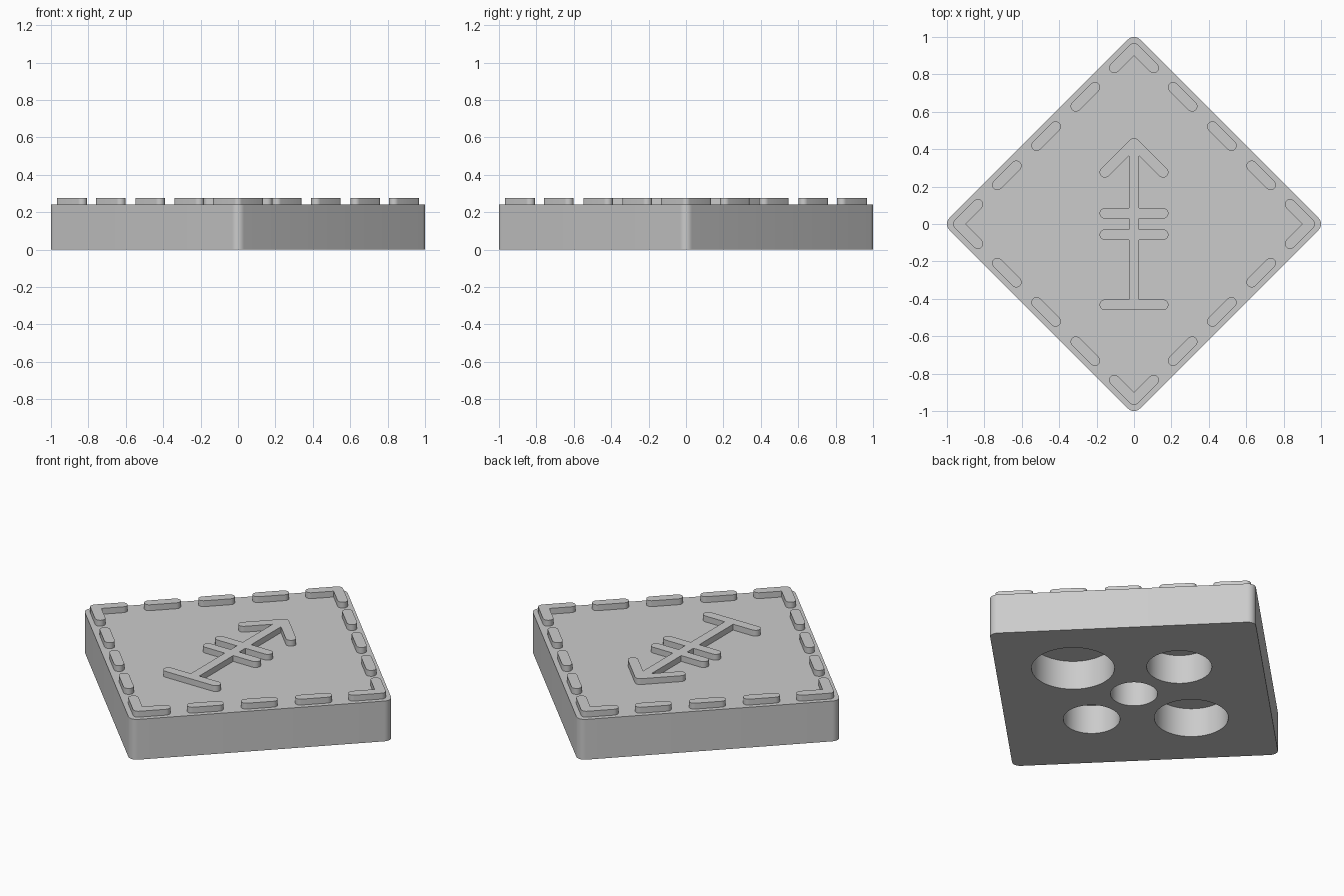
import bpy, bmesh
from math import sin, cos, pi, atan2
from mathutils import Vector

BODY_TOP, DETAIL_TOP = 0.24, 0.275
STROKE = 0.028           # half width of every raised line
POCKET_DEPTH = 0.173

cube = bpy.data.objects.get("Cube")
if cube:
    bpy.data.objects.remove(cube, do_unlink=True)

grey = bpy.data.materials.new("plain grey")
grey.use_nodes = True
grey.diffuse_color = (0.6, 0.6, 0.6, 1)
grey.node_tree.nodes["Principled BSDF"].inputs["Base Color"].default_value = (0.6, 0.6, 0.6, 1)


def arc(centre, radius, start, sweep, steps):
    return [Vector((centre[0] + radius * cos(start + sweep * i / steps),
                    centre[1] + radius * sin(start + sweep * i / steps)))
            for i in range(steps + 1)]


def prism(name, outline, bottom, top):
    """Extrude a flat outline straight up."""
    bm = bmesh.new()
    face = bm.faces.new([bm.verts.new((p.x, p.y, bottom)) for p in outline])
    ext = bmesh.ops.extrude_face_region(bm, geom=[face])
    moved = [v for v in ext["geom"] if isinstance(v, bmesh.types.BMVert)]
    bmesh.ops.translate(bm, verts=moved, vec=(0, 0, top - bottom))
    bmesh.ops.recalc_face_normals(bm, faces=bm.faces)
    mesh = bpy.data.meshes.new(name)
    bm.to_mesh(mesh)
    bm.free()
    mesh.materials.append(grey)
    obj = bpy.data.objects.new(name, mesh)
    bpy.context.collection.objects.link(obj)
    return obj


def stroke(name, a, b):
    """Raised round-ended line from a to b."""
    angle = atan2(b[1] - a[1], b[0] - a[0])
    outline = arc(b, STROKE, angle - pi / 2, pi, 12) + arc(a, STROKE, angle + pi / 2, pi, 12)
    return prism(name, outline, BODY_TOP, DETAIL_TOP)


def select(obj):
    bpy.ops.object.select_all(action="DESELECT")
    obj.select_set(True)
    bpy.context.view_layer.objects.active = obj


def combine(base, others, operation):
    for other in others:
        mod = base.modifiers.new("combine", "BOOLEAN")
        mod.operation, mod.solver, mod.object = operation, "EXACT", other
        select(base)
        bpy.ops.object.modifier_apply(modifier=mod.name)
        bpy.data.objects.remove(other, do_unlink=True)


def smooth(obj):
    select(obj)
    bpy.ops.object.shade_smooth_by_angle(angle=pi / 6)


def turn(p, quarter):
    x, y = p
    for _ in range(quarter):
        x, y = -y, x
    return x, y


# Diamond body with rounded corners
CORNER = 0.045
outline = []
for k in range(4):
    outline += arc(turn((1 - CORNER, 0), k), CORNER, k * pi / 2 - pi / 4, pi / 2, 8)
body = prism("body", outline, 0, BODY_TOP)

# Round pockets in the underside, each a little larger than the last
pockets = [(0, 0, 0.127), (0, -0.356, 0.153), (0, 0.38, 0.176),
           (-0.404, 0, 0.2), (0.43, 0, 0.224)]
cutters = []
for x, y, radius in pockets:
    ring = arc((x, y), radius, 0, 2 * pi, 64)[:-1]
    cutters.append(prism("pocket_cutter", ring, -0.1, POCKET_DEPTH))
combine(body, cutters, "DIFFERENCE")
smooth(body)

# Dashed border: a corner chevron and three dashes for each quarter
LINE = 0.94              # border line is |x| + |y| = LINE
for k in range(4):
    tip, arm = (LINE, 0), 0.105
    chevron = stroke(f"corner_chevron_{k + 1}", turn(tip, k), turn((LINE - arm, arm), k))
    combine(chevron, [stroke("arm", turn(tip, k), turn((LINE - arm, -arm), k))], "UNION")
    smooth(chevron)
    for i, x in enumerate((0.26, 0.47, 0.68)):
        a, b = x - 0.051, x + 0.051
        smooth(stroke(f"border_dash_{k + 1}_{i + 1}",
                      turn((a, LINE - a), k), turn((b, LINE - b), k)))

# Central arrow with a foot bar and two cross bars
END, REACH = 0.432, 0.156
arrow = stroke("centre_arrow", (0, -END), (0, END))
parts = [stroke("bar", (-REACH, y), (REACH, y)) for y in (-END, -0.057, 0.057)]
parts += [stroke("head", (0, END), (side * REACH, END - REACH)) for side in (-1, 1)]
combine(arrow, parts, "UNION")
smooth(arrow)
